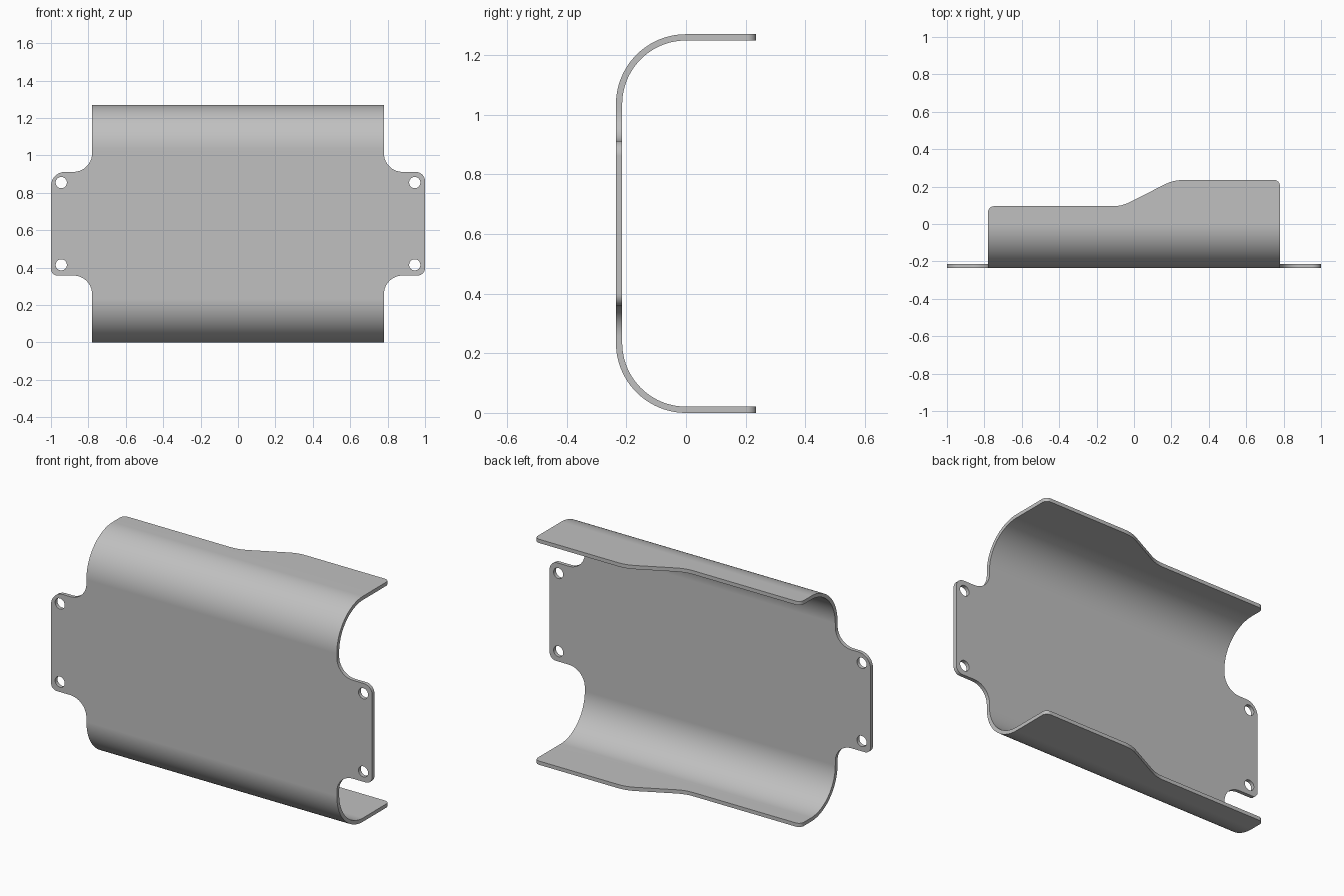
import bpy, bmesh
from math import pi, sin, cos, tan, radians, ceil
from mathutils import Vector

cube = bpy.data.objects.get("Cube")
if cube:
    bpy.data.objects.remove(cube, do_unlink=True)

RADIUS = 0.235          # outer bend radius
FLAT = 0.40             # half height of the flat back plate
MID = FLAT + RADIUS     # height of the centre line
ARC = RADIUS * pi / 2
LIP = FLAT + ARC        # unrolled position where the flange begins
BEND_STEPS = 24
THICKNESS = 0.021


def rounded(corners):
    """Polygon outline with an arc of the given radius at each corner."""
    points = []
    for i, (x, s, r) in enumerate(corners):
        here = Vector((x, s))
        a = (Vector(corners[i - 1][:2]) - here).normalized()
        b = (Vector(corners[(i + 1) % len(corners)][:2]) - here).normalized()
        half = a.angle(b) / 2
        centre = here + (a + b).normalized() * (r / sin(half))
        start = here + a * (r / tan(half)) - centre
        end = here + b * (r / tan(half)) - centre
        sweep = start.angle_signed(end)
        steps = max(4, ceil(abs(sweep) / radians(9)))
        for k in range(steps + 1):
            t = -sweep * k / steps
            points.append(centre + Vector((start.x * cos(t) - start.y * sin(t),
                                           start.x * sin(t) + start.y * cos(t))))
    return points


def circle(x, s, r, n=32):
    return [Vector((x + r * cos(2 * pi * k / n), s + r * sin(2 * pi * k / n)))
            for k in range(n)]


def half_outline(right_r, left_r):
    """Upper half of the unrolled sheet, from right tab to left tab."""
    return [(1, 0.277, right_r), (0.78, 0.277, 0.1),
            (0.78, LIP + 0.235, 0.03), (0.21, LIP + 0.235, 0.2),
            (-0.065, LIP + 0.095, 0.2), (-0.78, LIP + 0.095, 0.03),
            (-0.78, 0.277, 0.1), (-1, 0.277, left_r)]


def roll(co):
    """Wrap an unrolled point around the two bends."""
    side = 1 if co.y >= 0 else -1
    d = abs(co.y)
    a = min(max((d - FLAT) / RADIUS, 0), pi / 2)
    y = -RADIUS * cos(a) + max(d - LIP, 0)
    return Vector((co.x, y, MID + side * (min(d, FLAT) + RADIUS * sin(a))))


# Unrolled sheet with mounting holes
lower = [(x, -s, r) for x, s, r in reversed(half_outline(0.04, 0.035))]
loops = [rounded(half_outline(0.05, 0.075) + lower)]
loops += [circle(x, s, 0.03) for x in (-0.945, 0.945) for s in (-0.22, 0.22)]

bm = bmesh.new()
for loop in loops:
    verts = [bm.verts.new((p.x, p.y, 0)) for p in loop]
    for i, v in enumerate(verts):
        bm.edges.new((verts[i - 1], v))
bmesh.ops.triangle_fill(bm, use_beauty=True, edges=bm.edges[:], normal=(0, 0, 1))
for f in bm.faces:
    f.normal_update()
    if f.normal.z < 0:
        f.normal_flip()

# Fold lines, then bending
for side in (-1, 1):
    for k in range(BEND_STEPS + 1):
        bmesh.ops.bisect_plane(bm, geom=bm.verts[:] + bm.edges[:] + bm.faces[:],
                               dist=1e-5, plane_no=(0, 1, 0),
                               plane_co=(0, side * (FLAT + ARC * k / BEND_STEPS), 0))
for v in bm.verts:
    v.co = roll(v.co)
bm.normal_update()
bmesh.ops.dissolve_limit(bm, angle_limit=radians(0.5),
                         verts=bm.verts[:], edges=bm.edges[:])

mesh = bpy.data.meshes.new("bent_bracket")
bm.to_mesh(mesh)
bm.free()
bracket = bpy.data.objects.new("bent_bracket", mesh)
bpy.context.collection.objects.link(bracket)

# Sheet metal colour
metal = bpy.data.materials.new("grey_metal")
metal.use_nodes = True
grey = (0.53, 0.53, 0.53, 1)
metal.diffuse_color = grey
metal.node_tree.nodes["Principled BSDF"].inputs["Base Color"].default_value = grey
mesh.materials.append(metal)

# Sheet thickness and clean shading
bpy.ops.object.select_all(action='DESELECT')
bracket.select_set(True)
bpy.context.view_layer.objects.active = bracket
solid = bracket.modifiers.new("thickness", 'SOLIDIFY')
solid.thickness = THICKNESS
solid.offset = -1
solid.use_even_offset = True
bpy.ops.object.modifier_apply(modifier=solid.name)
bpy.ops.object.shade_smooth_by_angle(angle=radians(30))
weighted = bracket.modifiers.new("flat_normals", 'WEIGHTED_NORMAL')
weighted.keep_sharp = True
